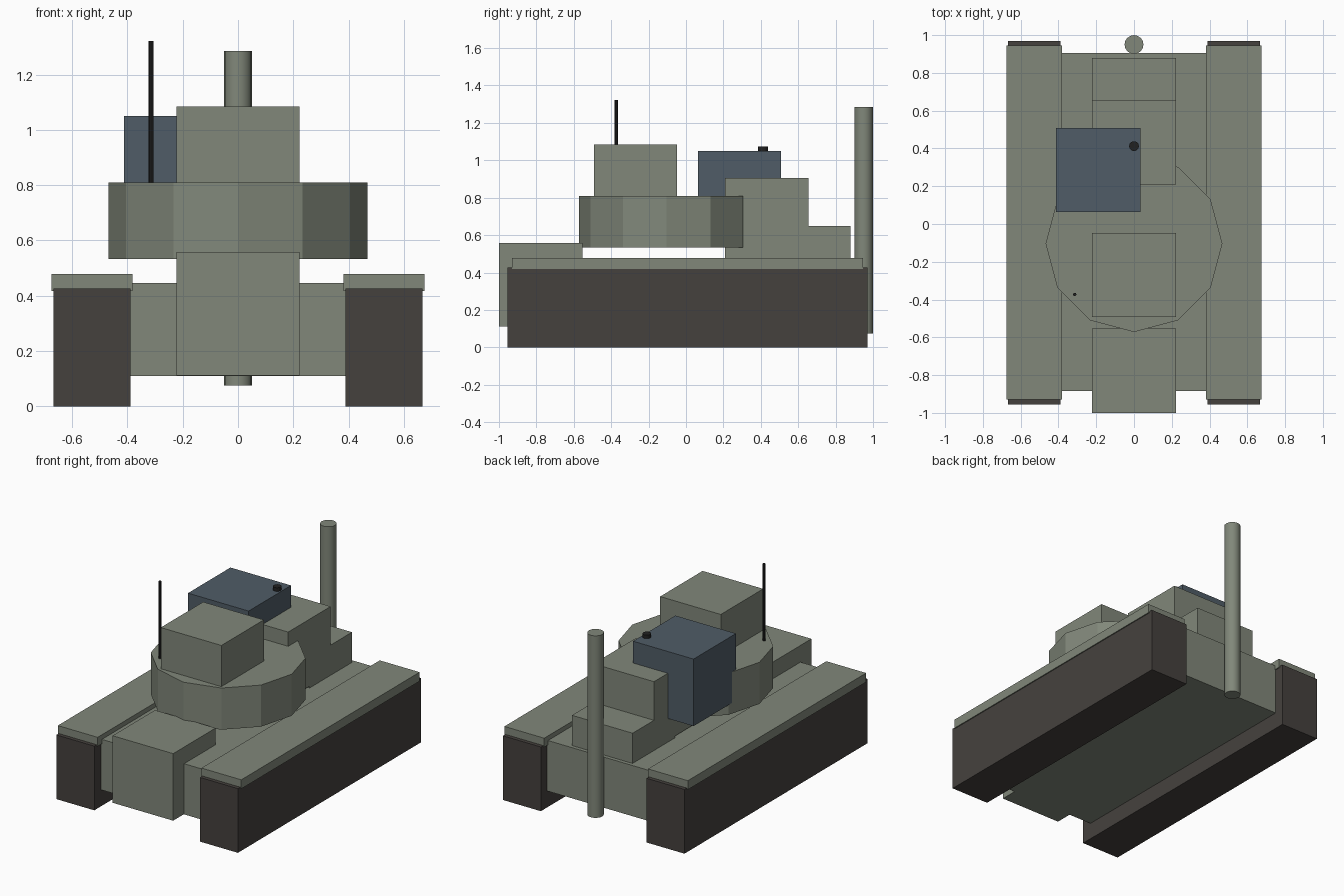
import bpy

if "Cube" in bpy.data.objects:
    bpy.data.objects.remove(bpy.data.objects["Cube"])


def material(name, r, g, b):
    m = bpy.data.materials.new(name)
    m.diffuse_color = (r, g, b, 1)
    m.use_nodes = True
    m.node_tree.nodes["Principled BSDF"].inputs["Base Color"].default_value = m.diffuse_color
    return m


OLIVE = material("olive", 0.22, 0.245, 0.195)
RUBBER = material("dark_track", 0.06, 0.053, 0.048)
BLUE = material("slate_blue", 0.08, 0.108, 0.135)
BLACK = material("black", 0.015, 0.015, 0.015)


def box(name, x, y, z, mat):
    """Box from (min, max) ranges on each axis."""
    bpy.ops.mesh.primitive_cube_add(size=1)
    o = bpy.context.object
    o.name = name
    o.location = [(a + b) / 2 for a, b in (x, y, z)]
    o.scale = [b - a for a, b in (x, y, z)]
    bpy.ops.object.transform_apply(location=True, scale=True)
    o.data.materials.append(mat)
    return o


def cyl(name, x, y, z, r, sides, mat, rot=0.0):
    """Upright cylinder spanning the z range."""
    bpy.ops.mesh.primitive_cylinder_add(
        vertices=sides, radius=r, depth=z[1] - z[0],
        location=(x, y, (z[0] + z[1]) / 2), rotation=(0, 0, rot))
    o = bpy.context.object
    o.name = name
    o.data.materials.append(mat)
    return o


# Hull
box("hull", (-0.4, 0.4), (-0.885, 0.905), (0.11, 0.447), OLIVE)

# Tracks and fenders, one pair per side
for side, s in (("left", -1), ("right", 1)):
    box(side + "_track", sorted((s * 0.389, s * 0.668)), (-0.955, 0.97), (0, 0.427), RUBBER)
    box(side + "_fender", sorted((s * 0.382, s * 0.675)), (-0.93, 0.945), (0.418, 0.478), OLIVE)

# Twelve-sided turret
cyl("turret", 0, -0.104, (0.533, 0.81), 0.468, 12, OLIVE)

# Equal cubes: front housing, turret cupola, stepped rear deck, sensor box
C = 0.446
W = C / 2
for name, x, y, top, mat in (
        ("front_housing", 0, -0.777, 0.558, OLIVE),
        ("turret_cupola", 0, -0.27, 1.084, OLIVE),
        ("rear_upper_deck", 0, 0.432, 0.905, OLIVE),
        ("rear_lower_deck", 0, 0.657, 0.648, OLIVE),
        ("sensor_box", -0.189, 0.286, 1.05, BLUE)):
    box(name, (x - W, x + W), (y - W, y + W), (top - C, top), mat)

# Rear exhaust pole
pole = cyl("rear_pole", 0, 0.95, (0.075, 1.286), 0.05, 16, OLIVE)
bpy.ops.object.shade_smooth_by_angle()

# Antenna and sensor knob
cyl("antenna", -0.314, -0.373, (0.80, 1.322), 0.009, 8, BLACK)
cyl("sensor_knob", 0, 0.412, (1.03, 1.074), 0.026, 12, BLACK)
